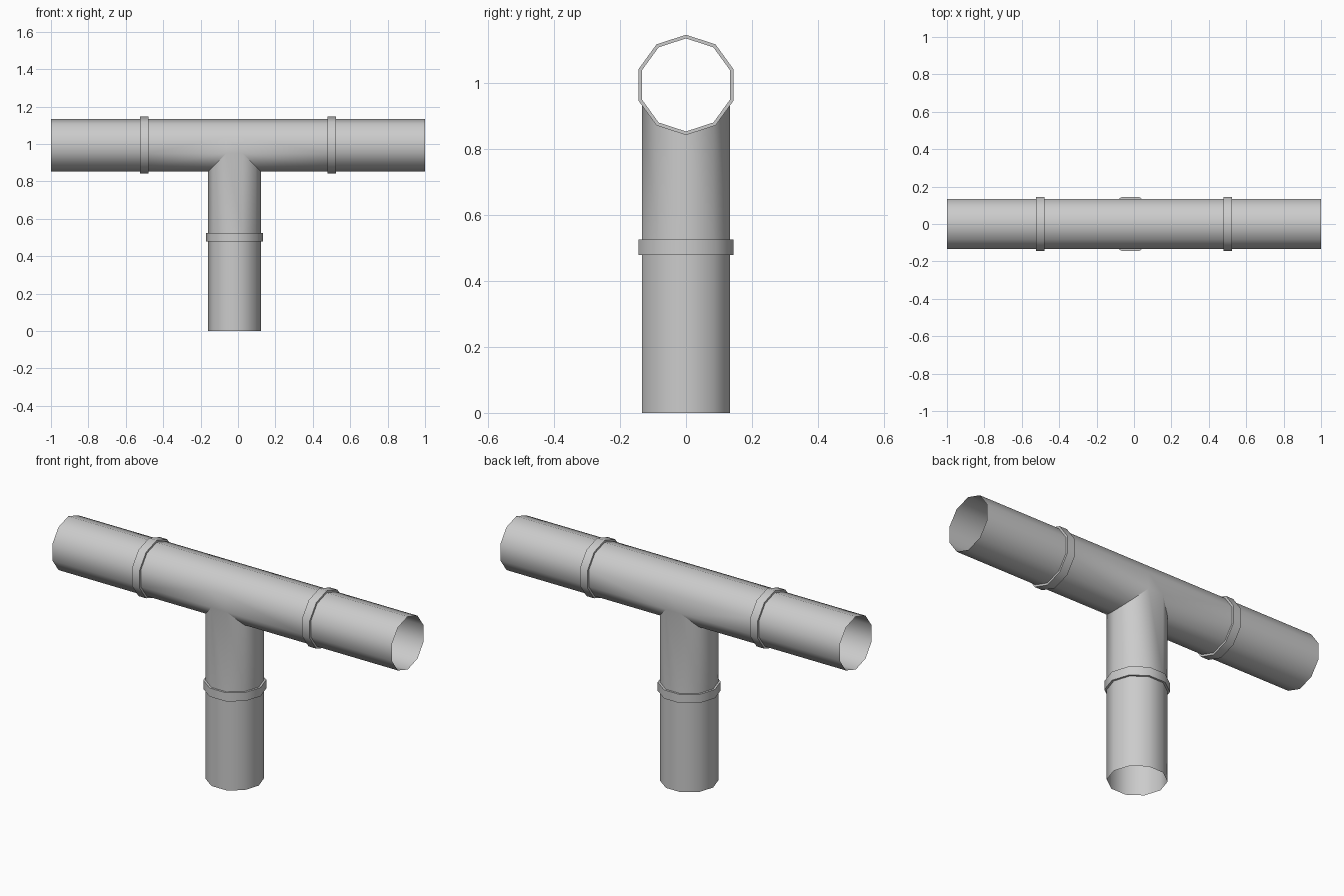
import bpy, bmesh
from math import sin, cos, pi, radians

if "Cube" in bpy.data.objects:
    bpy.data.objects.remove(bpy.data.objects["Cube"])

SIDES, R, COLLAR = 10, 0.141, 0.152   # sides, pipe radius, collar radius
ZC, CX = 0.994, -0.019                # main pipe axis height, branch axis x
ANG = [2 * pi * i / SIDES for i in range(SIDES)]

bm = bmesh.new()


def loop(point):
    return [bm.verts.new(point(a)) for a in ANG]


def bridge(a, b, keep=lambda i: True):
    for i in range(SIDES):
        j = (i + 1) % SIDES
        if keep(i):
            bm.faces.new((a[i], a[j], b[j], b[i]))


def arm(start, point, stations):
    """Extend a welded loop along an arm; stations are (position, radius)."""
    for pos, r in stations:
        nxt = loop(lambda a: point(a, pos, r))
        bridge(start, nxt)
        start = nxt


def main_point(a, x, r):
    return (x, r * sin(a), ZC - r * cos(a))


def branch_point(a, z, r):
    return (CX + r * cos(a), r * sin(a), z)


def stations(inner, outer, end):
    return [(inner, R), (inner, COLLAR), (outer, COLLAR), (outer, R), (end, R)]


# Saddle loops where the main pipe meets the branch
left = loop(lambda a: main_point(a, CX - R * abs(cos(a)), R))
right = loop(lambda a: main_point(a, CX + R * abs(cos(a)), R))

# Closed upper shell over the joint (the underside opens into the branch)
bridge(left, right, lambda i: 2 <= i <= 7)

# Left and right arms with their collars
arm(left, main_point, stations(-0.479, -0.524, -1.0))
arm(right, main_point, stations(0.479, 0.524, 1.0))

# Branch reuses the lower saddle vertices as its top loop
n = SIDES // 2
top = [right[i] if cos(a) > 0 else left[(n - i) % SIDES] for i, a in enumerate(ANG)]
arm(top, branch_point, stations(0.525, 0.479, 0.0))

bmesh.ops.recalc_face_normals(bm, faces=bm.faces)
mesh = bpy.data.meshes.new("pipe_tee")
bm.to_mesh(mesh)
bm.free()

tee = bpy.data.objects.new("pipe_tee", mesh)
bpy.context.collection.objects.link(tee)
bpy.context.view_layer.objects.active = tee
tee.select_set(True)
bpy.ops.object.shade_smooth_by_angle(angle=radians(45))
